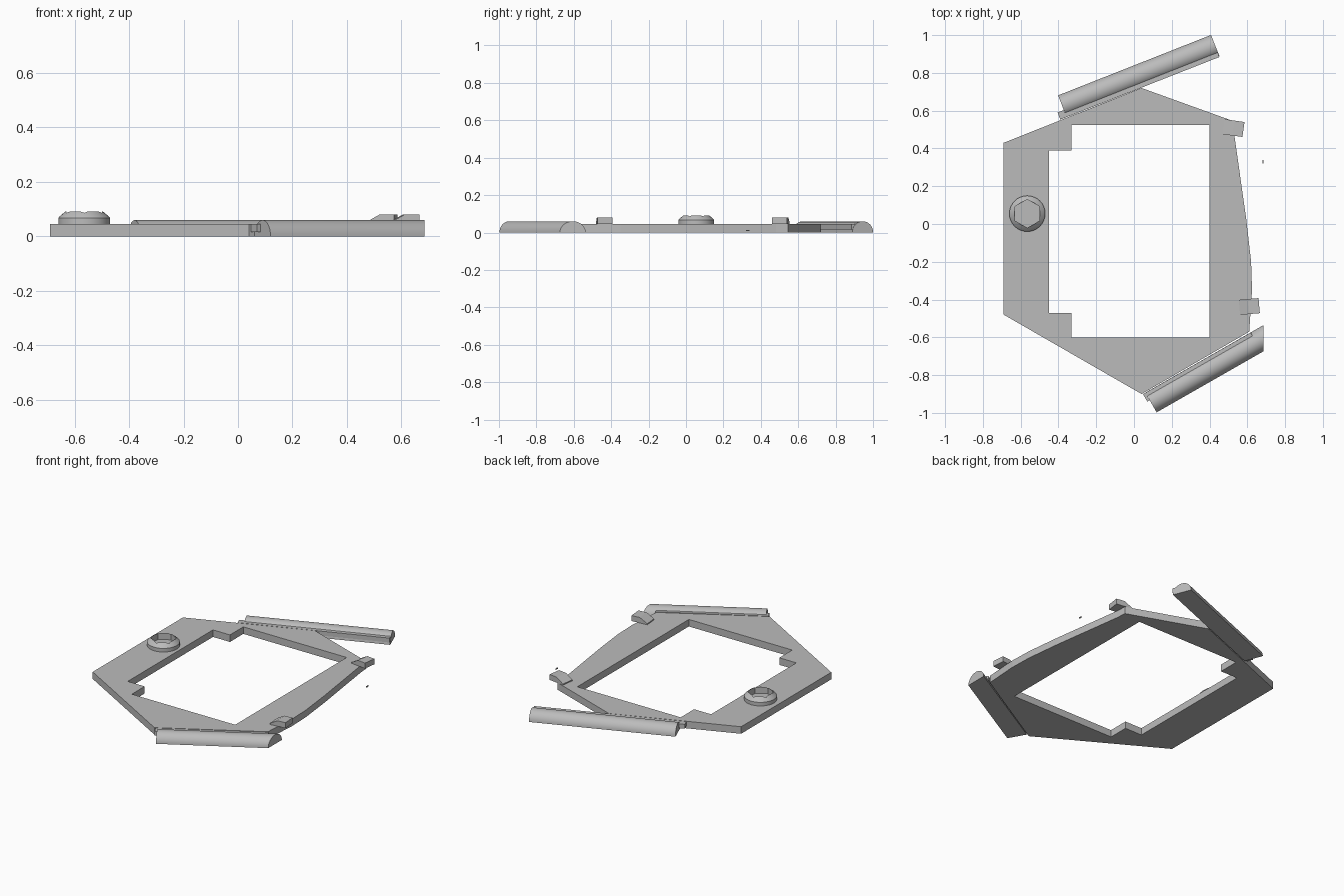
import bpy, bmesh, math
from mathutils import Vector, Matrix

cube = bpy.data.objects.get("Cube")
if cube:
    bpy.data.objects.remove(cube, do_unlink=True)

grey = bpy.data.materials.new("plain_grey")
grey.use_nodes = True
grey.diffuse_color = (0.5, 0.5, 0.5, 1)
grey.node_tree.nodes["Principled BSDF"].inputs["Base Color"].default_value = (0.5, 0.5, 0.5, 1)

THICK = 0.045


def add_object(name, bm):
    bmesh.ops.recalc_face_normals(bm, faces=bm.faces)
    mesh = bpy.data.meshes.new(name)
    bm.to_mesh(mesh)
    bm.free()
    obj = bpy.data.objects.new(name, mesh)
    bpy.context.collection.objects.link(obj)
    mesh.materials.append(grey)
    return obj


def smooth(obj, angle=35):
    bpy.ops.object.select_all(action='DESELECT')
    obj.select_set(True)
    bpy.context.view_layer.objects.active = obj
    bpy.ops.object.shade_smooth_by_angle(angle=math.radians(angle))


def cut(obj, cutter):
    mod = obj.modifiers.new("cut", 'BOOLEAN')
    mod.operation = 'DIFFERENCE'
    mod.solver = 'EXACT'
    mod.object = cutter
    cutter.hide_render = True
    cutter.hide_viewport = True
    bpy.context.view_layer.update()
    mesh = bpy.data.meshes.new_from_object(obj.evaluated_get(bpy.context.evaluated_depsgraph_get()))
    obj.modifiers.clear()
    obj.data = mesh
    bpy.data.objects.remove(cutter, do_unlink=True)


def prism(name, points, low, high):
    """Upright prism over a plan outline."""
    bm = bmesh.new()
    base = bm.faces.new([bm.verts.new((x, y, low)) for x, y in points])
    ext = bmesh.ops.extrude_face_region(bm, geom=[base])
    top = [v for v in ext["geom"] if isinstance(v, bmesh.types.BMVert)]
    bmesh.ops.translate(bm, verts=top, vec=(0, 0, high - low))
    return add_object(name, bm)


def half_rod(name, start, end, radius, cut_x=None, steps=16):
    """Half-round rod lying on the ground; its end may be trimmed at cut_x."""
    a, b = Vector((*start, 0)), Vector((*end, 0))
    along = (b - a).normalized()
    side = Vector((-along.y, along.x, 0))
    bm = bmesh.new()
    rings = [[], []]
    for i in range(steps + 1):
        t = math.pi * i / steps
        offset = side * radius * math.cos(t) + Vector((0, 0, radius * math.sin(t)))
        far = b + offset
        if cut_x is not None:
            far += along * (cut_x - far.x) / along.x
        rings[0].append(bm.verts.new(a + offset))
        rings[1].append(bm.verts.new(far))
    for i in range(steps + 1):
        j = (i + 1) % (steps + 1)
        bm.faces.new([rings[0][i], rings[0][j], rings[1][j], rings[1][i]])
    bm.faces.new(rings[0])
    bm.faces.new(rings[1])
    smooth(add_object(name, bm))


def strip(name, start, end, width):
    """Thin ledge, raised off the ground, to the left of a line."""
    a, b = Vector(start), Vector(end)
    d = (b - a).normalized()
    side = Vector((-d.y, d.x)) * width
    prism(name, [a, b, b + side, a + side], 0.017, THICK)


def clip(name, location, turn):
    """Small hook with a sloping inner end and an overhanging outer end."""
    profile = [(-0.05, THICK), (-0.05, 0.052), (0, 0.08), (0.055, 0.08), (0.055, THICK)]
    bm = bmesh.new()
    face = bm.faces.new([bm.verts.new((x, -0.04, z)) for x, z in profile])
    ext = bmesh.ops.extrude_face_region(bm, geom=[face])
    moved = [v for v in ext["geom"] if isinstance(v, bmesh.types.BMVert)]
    bmesh.ops.translate(bm, verts=moved, vec=(0, 0.08, 0))
    bm.transform(Matrix.Translation((*location, 0)) @ Matrix.Rotation(math.radians(turn), 4, 'Z'))
    add_object(name, bm)


# Flat frame with a notched opening
frame = prism("frame_plate", [
    (-0.69, 0.43), (-0.69, -0.48), (0.04, -0.9), (0.61, -0.57), (0.625, -0.35),
    (0.62, -0.2), (0.595, 0.02), (0.53, 0.48), (0.525, 0.545), (0.04, 0.72)], 0, THICK)
opening = prism("opening_cutter", [
    (-0.33, 0.525), (-0.33, 0.39), (-0.45, 0.39), (-0.45, -0.47),
    (-0.33, -0.47), (-0.33, -0.6), (0.4, -0.6), (0.4, 0.525)], -0.1, 0.2)
cut(frame, opening)

# Half-round rods and their mounting ledges
half_rod("back_rod", (-0.38, 0.625), (0.43, 0.945), 0.06)
half_rod("front_rod", (0.09, -0.945), (0.685, -0.605), 0.06, cut_x=0.685)
strip("back_ledge", (-0.39, 0.553), (0.452, 0.884), 0.04)
strip("front_ledge", (0.07, -0.94), (0.64, -0.614), 0.045)

# Clips on the left edge
clip("back_clip", (0.525, 0.508), -8)
clip("front_clip", (0.608, -0.437), 5)

# Round bolt head with a hexagonal socket
rings = [(0.095, 0.03), (0.095, 0.068), (0.09, 0.074), (0.068, 0.092)]
bm = bmesh.new()
loops = []
for r, z in rings:
    loops.append([bm.verts.new((-0.565 + r * math.cos(math.tau * i / 32),
                                0.055 + r * math.sin(math.tau * i / 32), z)) for i in range(32)])
for low, high in zip(loops, loops[1:]):
    for i in range(32):
        j = (i + 1) % 32
        bm.faces.new([low[i], low[j], high[j], high[i]])
bm.faces.new(loops[0])
bm.faces.new(loops[-1])
bolt = add_object("bolt_head", bm)
socket = prism("socket_cutter", [
    (-0.565 + 0.075 * math.sin(math.tau * i / 6), 0.055 + 0.075 * math.cos(math.tau * i / 6))
    for i in range(6)], 0.05, 0.2)
cut(bolt, socket)
smooth(bolt, 25)

# Tiny loose chip beside the frame
prism("loose_chip", [(0.68, 0.32), (0.685, 0.32), (0.685, 0.34), (0.68, 0.34)], 0.007, 0.014)
